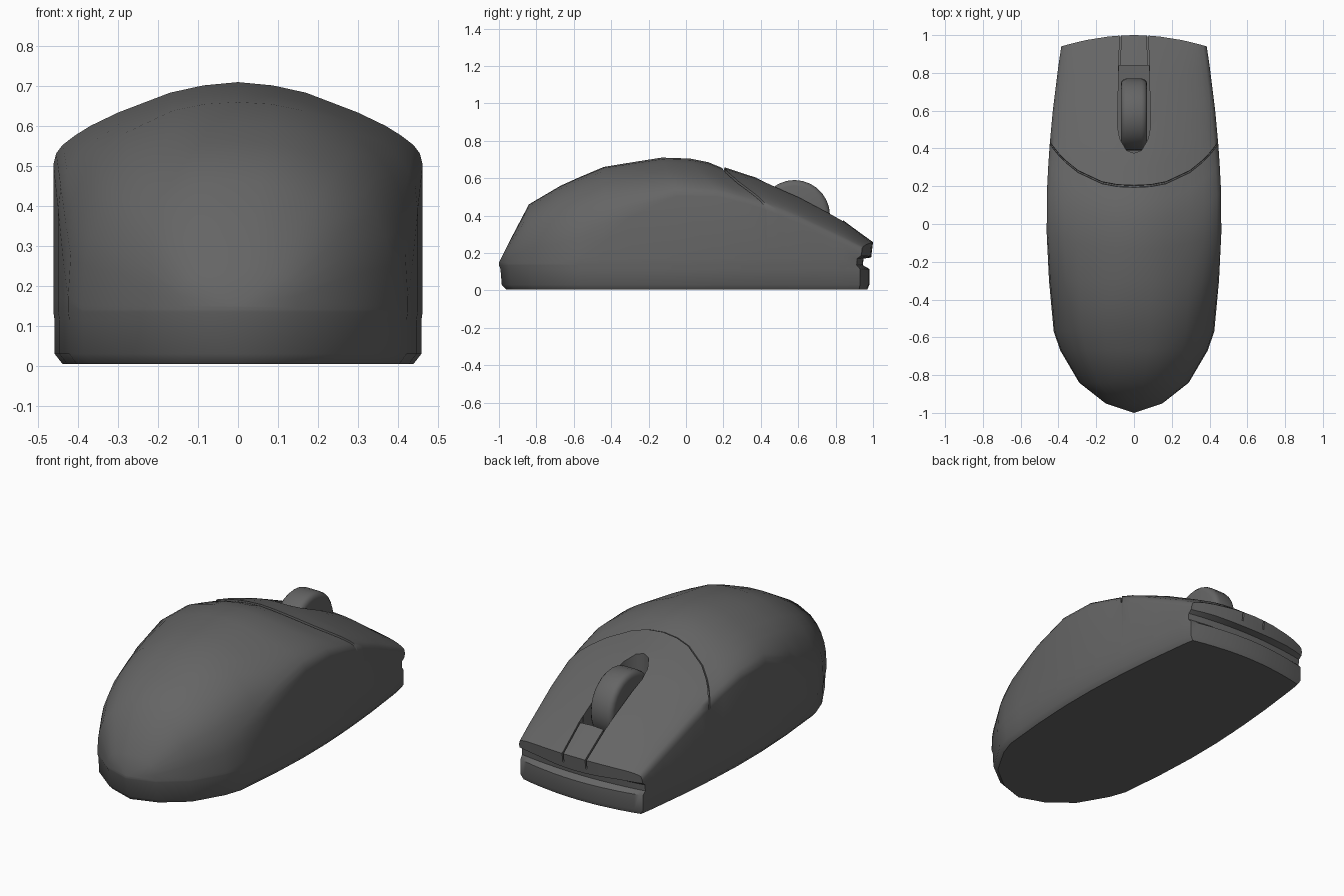
import bpy, bmesh, math

if "Cube" in bpy.data.objects:
    bpy.data.objects.remove(bpy.data.objects["Cube"])

# y, half width, top height, shoulder height
PROFILE = [(-1, 0, .15, .15), (-.95, .15, .25, .15), (-.84, .29, .46, .15), (-.67, .39, .56, .15),
           (-.57, .425, .605, .17), (-.44, .437, .66, .26), (-.3, .45, .683, .39), (-.13, .459, .71, .49),
           (.02, .465, .705, .515), (.12, .463, .685, .51), (.2, .46, .652, .495), (.38, .45, .593, .45),
           (.6, .43, .497, .36), (.76, .41, .412, .285), (.84, .4, .367, .25), (.94, .385, .293, .205),
           (1, .377, .25, .18)]
STATIONS = [-1, -.95, -.84, -.67, -.57, -.44, -.3, -.13, .02, .12, .194, .196, .203, .205,
            .3, .38, .48, .6, .76, .84, .92, 1]
ARC = [(0, 1), (.19, .96), (.37, .875), (.65, .65), (.8, .49), (.88, .375), (.95, .25), (.985, .14), (1, 0)]
# wall rows: height, setback at the nose, width scale, length scale
ROWS = [(.185, .01, 1, 1), (.17, .05, 1, 1), (.135, .055, 1, 1), (.115, .02, .993, .992),
        (.03, .02, .993, .985), (.005, .03, .95, .96)]


def lerp_table(table, y):
    y = max(table[0][0], min(table[-1][0], y))
    for a, b in zip(table, table[1:]):
        if y <= b[0]:
            t = (y - a[0]) / (b[0] - a[0])
            return [p + (q - p) * t for p, q in zip(a[1:], b[1:])]


def warped_y(u, f):
    # stations bend to follow the curved seam and the curved nose
    seam, nose = .23 * abs(f) ** 2.5, -.06 * f * f
    return u + lerp_table([(-1, 0), (-.3, 0), (.194, seam), (.205, seam), (1, nose)], u)[0]


def arc_point(u, f, frac):
    y = warped_y(u, f)
    w, top, s = lerp_table(PROFILE, y)
    round_frac = (1 - abs(f) ** 2.4) ** .417
    k = lerp_table([(-1, 1), (-.5, 1), (-.1, 0), (1, 0)], y)[0]
    z = s + (top - s) * (frac + (round_frac - frac) * k)
    if abs(f) < 1:
        z += -.022 if .195 < u < .204 else (.008 if u > .204 else 0)
    return (f * w, y, z)


def row_point(u, f, j):
    z, inset, sx, sy = ROWS[j]
    y = warped_y(u, f)
    w, _, s = lerp_table(PROFILE, y)
    edge = lerp_table(PROFILE, warped_y(u, 1))[0] if u == 1 else w
    if u == 1:
        y -= inset * (1 - .5 * f * f)
        w = edge
    elif sy < 1:
        y = y * sy if y < 0 else y
    return (f * w * sx, y, min(z, s - .004 * (j + 1)))


def finish(name, bm):
    bmesh.ops.recalc_face_normals(bm, faces=bm.faces)
    mesh = bpy.data.meshes.new(name)
    bm.to_mesh(mesh)
    bm.free()
    ob = bpy.data.objects.new(name, mesh)
    bpy.context.collection.objects.link(ob)
    return ob


def add_grid(bm, rows):
    grid = [[bm.verts.new(p) for p in r] for r in rows]
    for a, b in zip(grid, grid[1:]):
        for i in range(len(a) - 1):
            bm.faces.new((a[i], a[i + 1], b[i + 1], b[i]))


def prism(name, outline, low, high):
    # outline of (x, y) extruded between two height functions
    bm = bmesh.new()
    lo = [bm.verts.new((x, y, low(y))) for x, y in outline]
    hi = [bm.verts.new((x, y, high(y))) for x, y in outline]
    bm.faces.new(lo)
    bm.faces.new(hi)
    n = len(outline)
    for i in range(n):
        bm.faces.new((lo[i], lo[(i + 1) % n], hi[(i + 1) % n], hi[i]))
    ob = finish(name, bm)
    ob.hide_render = True
    return ob


def select_only(ob):
    bpy.ops.object.select_all(action='DESELECT')
    ob.select_set(True)
    bpy.context.view_layer.objects.active = ob


# mouse body: lofted shell, walls, recessed nose and flat base
full_arc = [(-f, h) for f, h in ARC[:0:-1]] + ARC
bm = bmesh.new()
n_rows = len(ROWS)
add_grid(bm, [[row_point(u, -1, j) for j in reversed(range(n_rows))]
              + [arc_point(u, f, h) for f, h in full_arc]
              + [row_point(u, 1, j) for j in range(n_rows)] for u in STATIONS])
add_grid(bm, [[arc_point(1, f, h) for f, h in full_arc]]
         + [[row_point(1, f, j) for f, h in full_arc] for j in range(n_rows)])
bmesh.ops.remove_doubles(bm, verts=bm.verts, dist=.0008)
bmesh.ops.holes_fill(bm, edges=[e for e in bm.edges if e.is_boundary], sides=0)
body = finish("mouse_body", bm)

# wheel slot and the thin grooves of the centre strip
half = [(.04, .39), (.075, .45), (.088, .52), (.08, .84)]
outline = [(0, .375)] + half + [(-x, y) for x, y in reversed(half)]
cutters = [prism("wheel_slot_cutter", outline, lambda y: .27, lambda y: .9)]
for side in (-1, 1):
    strip = [(side * x, y) for x, y in ((.074, .8), (.082, .8), (.074, 1.05), (.066, 1.05))]
    cutters.append(prism("groove_cutter", strip, lambda y: .36 - (y - .8) * .8, lambda y: .9))

select_only(body)
for c in cutters:
    m = body.modifiers.new("cut", 'BOOLEAN')
    m.operation, m.solver, m.object = 'DIFFERENCE', 'EXACT', c
    bpy.ops.object.modifier_apply(modifier=m.name)
for c in cutters:
    bpy.data.objects.remove(c)
bpy.ops.object.shade_smooth_by_angle(angle=math.radians(42))

# scroll wheel
bpy.ops.mesh.primitive_cylinder_add(vertices=28, radius=.19, depth=.14, location=(0, .58, .4),
                                    rotation=(0, math.pi / 2, 0))
wheel = bpy.context.object
wheel.name = "scroll_wheel"
bev = wheel.modifiers.new("round", 'BEVEL')
bev.width, bev.segments, bev.limit_method = .03, 3, 'ANGLE'
bev.angle_limit = math.radians(40)
bpy.ops.object.modifier_apply(modifier=bev.name)
bpy.ops.object.shade_smooth_by_angle(angle=math.radians(40))

# dark plastic
mat = bpy.data.materials.new("dark_plastic")
mat.diffuse_color = (.13, .13, .13, 1)
mat.use_nodes = True
mat.node_tree.nodes["Principled BSDF"].inputs["Base Color"].default_value = mat.diffuse_color
for ob in (body, wheel):
    ob.data.materials.clear()
    ob.data.materials.append(mat)
